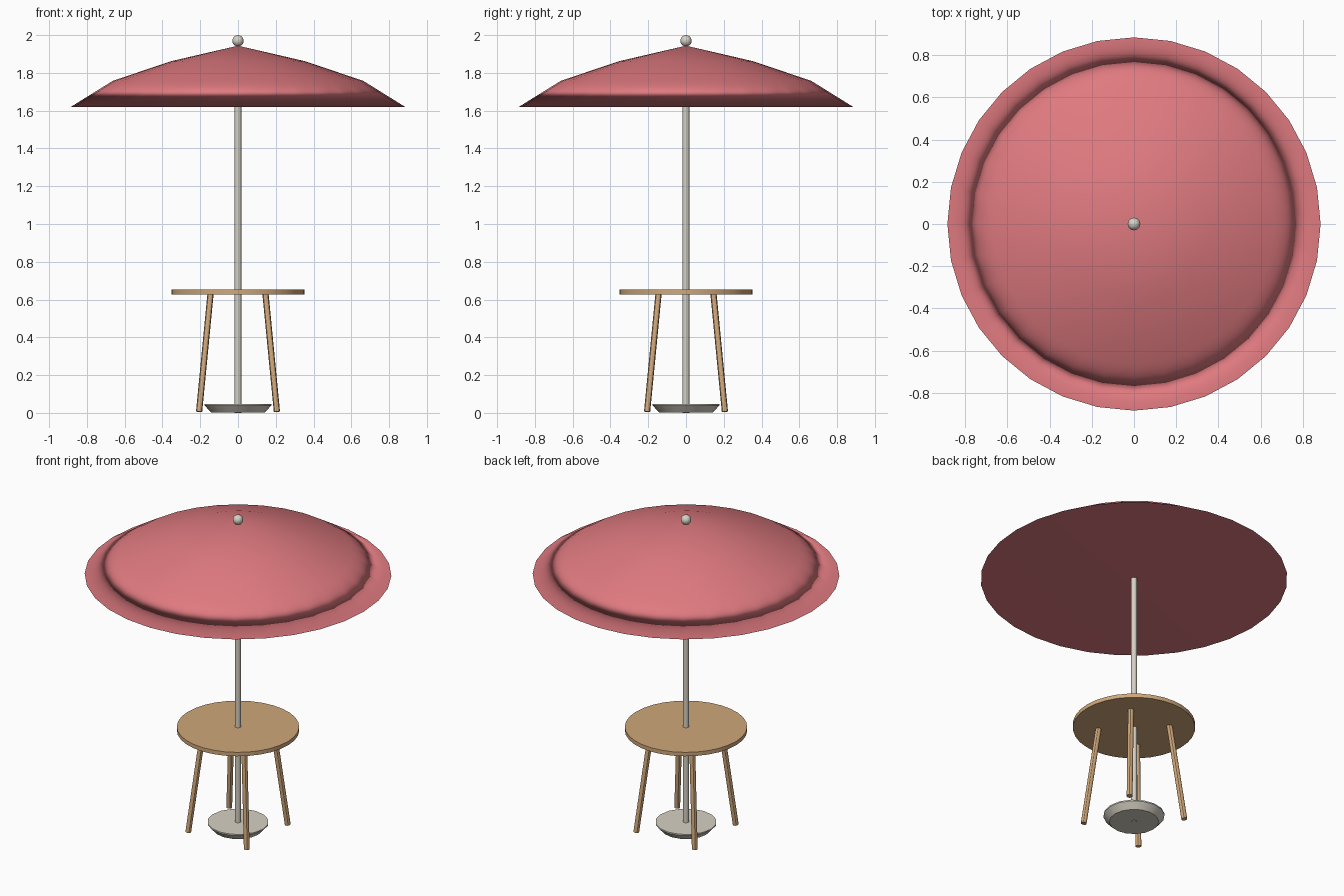
import bpy, bmesh, math
from mathutils import Vector

cube = bpy.data.objects.get("Cube")
if cube:
    bpy.data.objects.remove(cube, do_unlink=True)


def material(name, rgb):
    m = bpy.data.materials.new(name)
    m.use_nodes = True
    color = (*rgb, 1)
    m.diffuse_color = color
    m.node_tree.nodes["Principled BSDF"].inputs["Base Color"].default_value = color
    return m


red = material("coral fabric", (0.74, 0.195, 0.215))
wood = material("light wood", (0.63, 0.39, 0.195))
metal = material("pale metal", (0.67, 0.635, 0.55))


def shade(obj, by_angle=True):
    bpy.ops.object.select_all(action='DESELECT')
    obj.select_set(True)
    bpy.context.view_layer.objects.active = obj
    if by_angle:
        bpy.ops.object.shade_smooth_by_angle(angle=math.radians(30))
    else:
        bpy.ops.object.shade_smooth()


def lathe(name, profile, sides, mat, by_angle=True):
    """Spin a (radius, height) profile, listed bottom to top, and cap the open ends."""
    bm = bmesh.new()
    rings = []
    for r, z in profile:
        if r == 0:
            rings.append([bm.verts.new((0, 0, z))])
        else:
            angles = [2 * math.pi * i / sides for i in range(sides)]
            rings.append([bm.verts.new((r * math.cos(a), r * math.sin(a), z)) for a in angles])
    for low, high in zip(rings, rings[1:]):
        for i in range(sides):
            j = (i + 1) % sides
            if len(high) == 1:
                bm.faces.new((low[i], low[j], high[0]))
            else:
                bm.faces.new((low[i], low[j], high[j], high[i]))
    bm.faces.new(rings[0][::-1])
    if len(rings[-1]) > 1:
        bm.faces.new(rings[-1])
    mesh = bpy.data.meshes.new(name)
    bm.to_mesh(mesh)
    bm.free()
    mesh.materials.append(mat)
    obj = bpy.data.objects.new(name, mesh)
    bpy.context.collection.objects.link(obj)
    shade(obj, by_angle)
    return obj


# Closed canopy with a flat underside, softly shaded over the rim
canopy = lathe("canopy", [(0.885, 1.62), (0.663, 1.758), (0.354, 1.862), (0, 1.944)],
               32, red, by_angle=False)
weighted = canopy.modifiers.new("rim_shading", 'WEIGHTED_NORMAL')
weighted.mode = 'FACE_AREA'
weighted.weight = 50

# Pole, weighted base and table top
lathe("pole", [(0.018, 0), (0.018, 1.93)], 16, metal)
lathe("base", [(0.143, 0.003), (0.177, 0.04), (0.177, 0.048)], 16, metal)
lathe("table_top", [(0.353, 0.628), (0.353, 0.653)], 32, wood)

# Ball on top of the canopy
bpy.ops.mesh.primitive_uv_sphere_add(segments=16, ring_count=10, radius=0.03, location=(0, 0, 1.97))
finial = bpy.context.object
finial.name = "finial"
finial.data.materials.append(metal)
shade(finial, by_angle=False)

# Four splayed legs
for side, sx in (("left", 1), ("right", -1)):
    for end, sy in (("front", -1), ("back", 1)):
        foot = Vector((sx * 0.206, sy * 0.206, 0.006))
        head = Vector((sx * 0.145, sy * 0.145, 0.635))
        axis = head - foot
        leg = lathe(f"{end}_{side}_leg", [(0.017, 0), (0.017, axis.length)], 12, wood)
        leg.location = foot
        leg.rotation_euler = axis.to_track_quat('Z', 'Y').to_euler()
